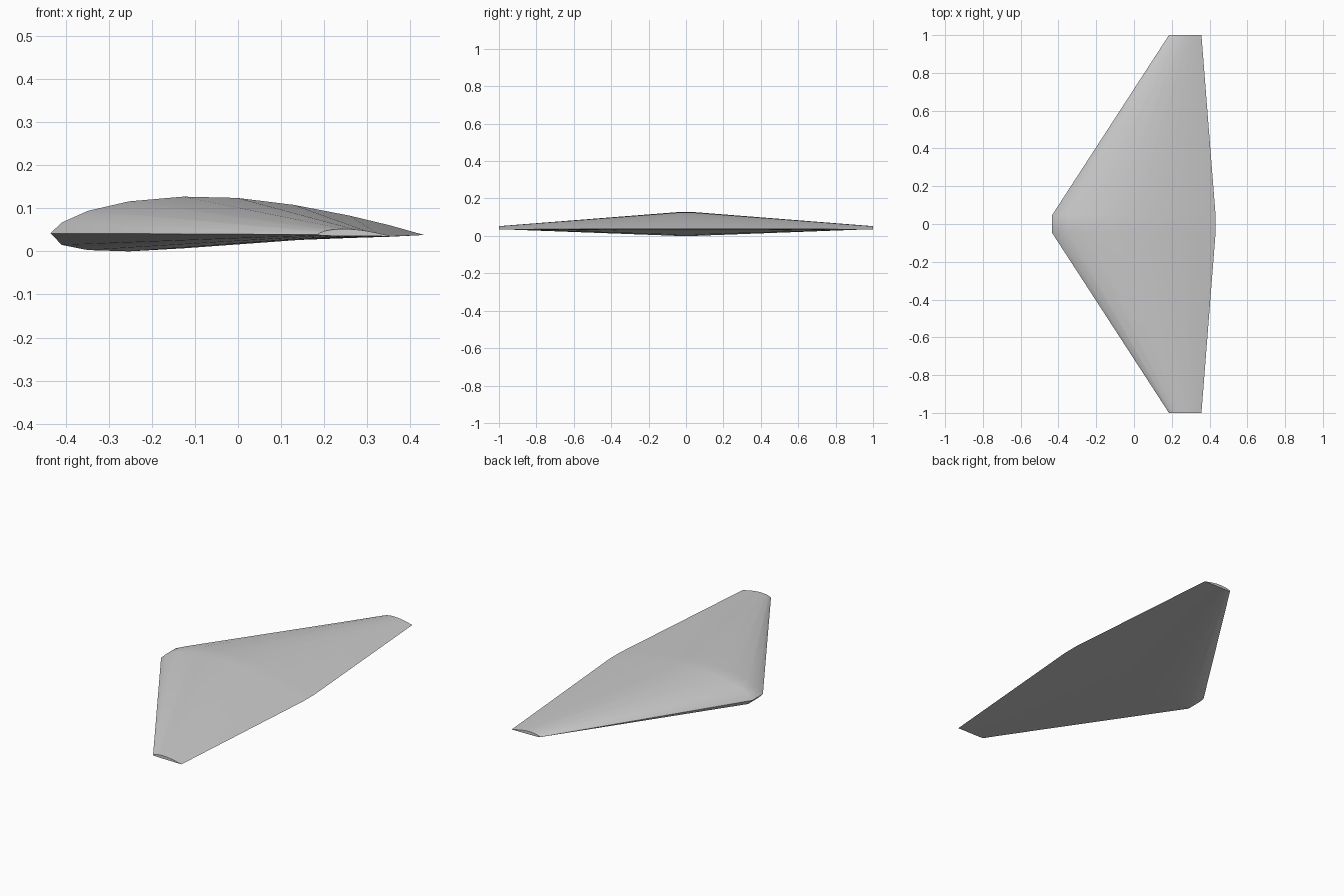
import bpy, bmesh, math

cube = bpy.data.objects.get("Cube")
if cube:
    bpy.data.objects.remove(cube, do_unlink=True)

# One flat grey for the whole wing
mat = bpy.data.materials.new("light grey")
mat.use_nodes = True
grey = (0.6, 0.6, 0.6, 1)
mat.diffuse_color = grey
mat.node_tree.nodes["Principled BSDF"].inputs["Base Color"].default_value = grey

# Aerofoil: chord fraction, upper height and lower height at the root
PROFILE = [(0.03, 0.067, 0.015), (0.1, 0.094, 0.003), (0.21, 0.116, 0.0),
           (0.355, 0.127, 0.007), (0.5, 0.124, 0.019), (0.65, 0.108, 0.026),
           (0.8, 0.083, 0.031), (0.91, 0.06, 0.034)]
NOSE_Z, TAIL_Z = 0.042, 0.038


def section(bm, y, front, back, tip):
    """Closed ring around the aerofoil, thinned and undercambered at the tip."""
    chord = back - front

    def point(f, z):
        if tip:
            straight = 0.039 - 0.004 * f
            z = straight + (z - NOSE_Z) * (0.17 if z > NOSE_Z else 0.05)
        return bm.verts.new((front + f * chord, y, z))

    ring = [point(0, NOSE_Z)]
    ring += [point(f, up) for f, up, low in PROFILE]
    ring.append(point(1, TAIL_Z))
    ring += [point(f, low) for f, up, low in reversed(PROFILE)]
    return ring


# Loft tip to tip through the two centre sections
bm = bmesh.new()
stations = [(-1, 0.185, 0.357, True), (-0.045, -0.435, 0.432, False),
            (0.045, -0.435, 0.432, False), (1, 0.185, 0.357, True)]
rings = [section(bm, *s) for s in stations]
for a, b in zip(rings, rings[1:]):
    for i in range(len(a)):
        j = (i + 1) % len(a)
        bm.faces.new((a[i], a[j], b[j], b[i]))

# Close both tips
bm.faces.new(rings[0])
bm.faces.new(rings[-1])
bmesh.ops.recalc_face_normals(bm, faces=bm.faces)

mesh = bpy.data.meshes.new("swept_wing")
bm.to_mesh(mesh)
bm.free()
mesh.materials.append(mat)
wing = bpy.data.objects.new("swept_wing", mesh)
bpy.context.collection.objects.link(wing)
bpy.context.view_layer.objects.active = wing
wing.select_set(True)
bpy.ops.object.shade_smooth_by_angle(angle=math.radians(40))
